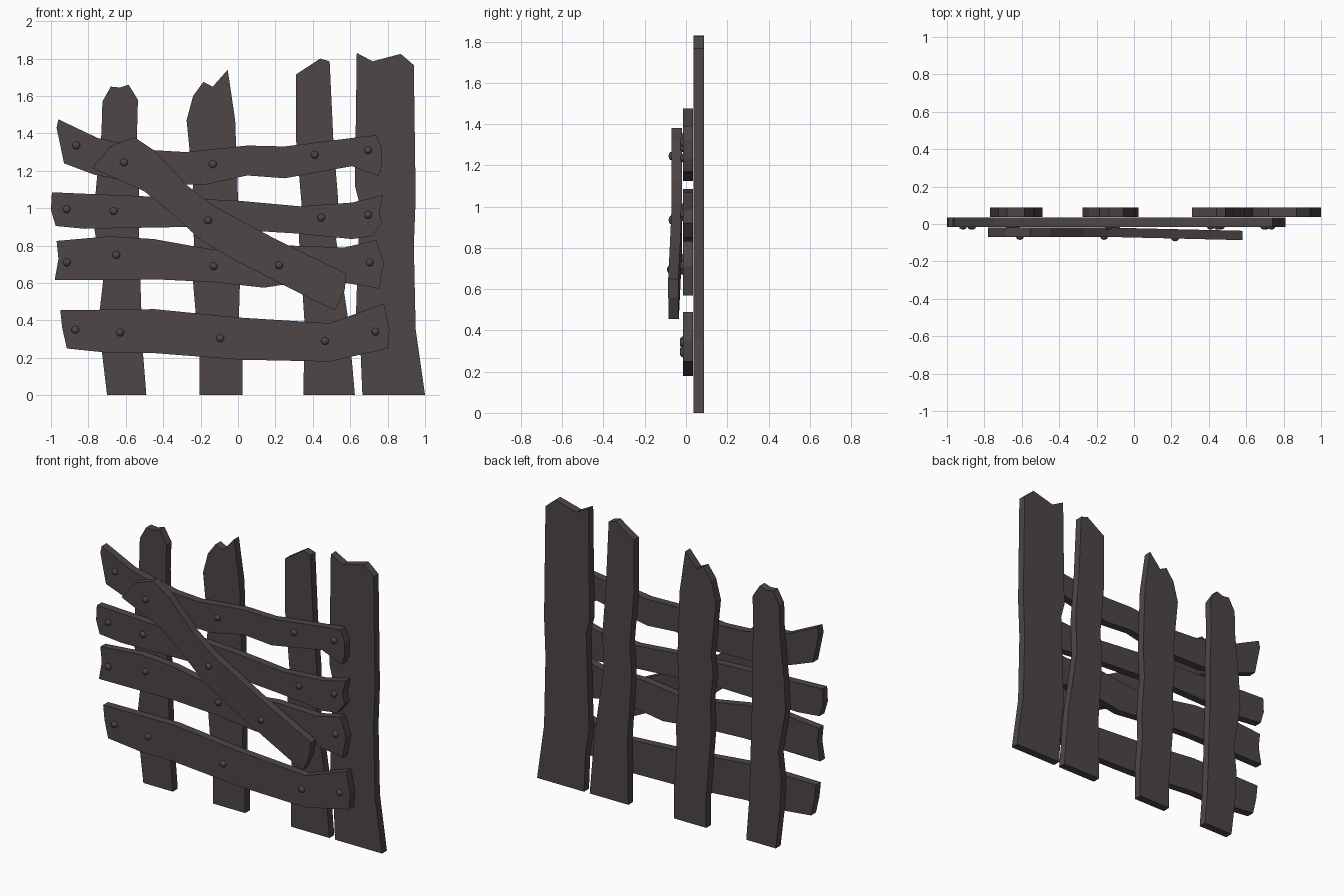
import bpy
import bmesh
from mathutils import Matrix, Vector

default_cube = bpy.data.objects.get("Cube")
if default_cube:
    bpy.data.objects.remove(default_cube, do_unlink=True)

THICKNESS = 0.05
POST_FRONT, RAIL_FRONT, BRACE_FRONT = 0.037, -0.015, -0.07
BEND_START, BEND_SLOPE = -0.1, -0.024


def make_material(name, colour):
    material = bpy.data.materials.new(name)
    material.use_nodes = True
    material.diffuse_color = colour
    shader = next(n for n in material.node_tree.nodes if n.type == "BSDF_PRINCIPLED")
    shader.inputs["Base Color"].default_value = colour
    return material


weathered_wood = make_material("weathered dark wood", (0.076, 0.061, 0.061, 1))


def finish_object(name, mesh_builder):
    mesh = bpy.data.meshes.new(name)
    mesh_builder.to_mesh(mesh)
    mesh_builder.free()
    mesh.materials.append(weathered_wood)
    result = bpy.data.objects.new(name, mesh)
    bpy.context.scene.collection.objects.link(result)
    return result


def bend_offset(x):
    """Forward lean of the brace towards its lower end."""
    return max(0, x - BEND_START) * BEND_SLOPE


def make_plank(name, outline, front, bent=False):
    """Extrude a hand-cut board outline (x, z) backwards from its front plane."""
    builder = bmesh.new()
    corners = [builder.verts.new((x, front, z)) for x, z in outline]
    face = builder.faces.new(corners)
    extruded = bmesh.ops.extrude_face_region(builder, geom=[face], use_keep_orig=True)
    moved = [item for item in extruded["geom"] if isinstance(item, bmesh.types.BMVert)]
    bmesh.ops.translate(builder, verts=moved, vec=(0, THICKNESS, 0))
    if bent:
        everything = builder.verts[:] + builder.edges[:] + builder.faces[:]
        bmesh.ops.bisect_plane(builder, geom=everything,
                               plane_co=(BEND_START, 0, 0), plane_no=(1, 0, 0))
        for vert in builder.verts:
            vert.co.y += bend_offset(vert.co.x)
    bmesh.ops.recalc_face_normals(builder, faces=builder.faces[:])
    return finish_object(name, builder)


def make_nail(name, x, z, surface):
    """Flattened low dome sitting on the front of a board."""
    builder = bmesh.new()
    placement = Matrix.Translation(Vector((x, surface, z)))
    squash = Matrix.Diagonal((1, 0.7, 1, 1))
    turn = Matrix.Rotation(1.5708, 4, "X")
    bmesh.ops.create_uvsphere(builder, u_segments=10, v_segments=6, radius=0.021,
                              matrix=placement @ squash @ turn)
    nail = finish_object(name, builder)
    nail.data.shade_smooth()
    return nail


# Upright posts: left side upwards, broken top, right side downwards
posts = {
    "far_right_post": [
        (-.7, 0), (-.73, .25), (-.74, .45), (-.72, .62), (-.77, .9), (-.76, 1.1),
        (-.73, 1.4), (-.725, 1.57), (-.68, 1.65), (-.63, 1.645), (-.585, 1.66),
        (-.535, 1.58), (-.54, 1.4), (-.53, 1.1), (-.53, .85), (-.51, .25), (-.49, 0)],
    "inner_right_post": [
        (-.205, 0), (-.205, .19), (-.24, .6), (-.235, .83), (-.255, 1), (-.24, 1.12),
        (-.275, 1.47), (-.24, 1.6), (-.185, 1.675), (-.135, 1.65), (-.055, 1.74),
        (-.015, 1.47), (0, 1.05), (-.01, .85), (.01, .59), (.005, .42),
        (.025, .2), (.025, 0)],
    "inner_left_post": [
        (.35, 0), (.355, .4), (.325, .85), (.34, 1.02), (.31, 1.37), (.31, 1.715),
        (.44, 1.8), (.49, 1.785), (.51, 1.36), (.535, 1.05), (.525, .83),
        (.59, .4), (.625, 0)],
    "wide_left_post": [
        (.665, 0), (.655, .24), (.63, .41), (.65, 1.02), (.625, 1.12), (.635, 1.83),
        (.72, 1.785), (.87, 1.825), (.94, 1.765), (.95, 1.05), (.94, .8),
        (.95, .35), (1, 0)],
}

# Horizontal rails: right end, lower edge, left end, upper edge
rails = {
    "top_rail": [
        (-.96, 1.475), (-.97, 1.43), (-.93, 1.24), (-.77, 1.18), (-.52, 1.13),
        (-.18, 1.125), (.05, 1.175), (.25, 1.16), (.61, 1.225), (.75, 1.17),
        (.77, 1.23), (.77, 1.32), (.74, 1.39), (.685, 1.385), (.25, 1.33),
        (.05, 1.335), (-.28, 1.3), (-.45, 1.31), (-.75, 1.375)],
    "upper_middle_rail": [
        (-.995, 1.085), (-1, .99), (-.975, .905), (-.82, .89), (-.26, .9),
        (.31, .865), (.61, .835), (.715, .85), (.77, .92), (.755, .98),
        (.775, 1.07), (.61, 1.03), (.33, 1.01), (0, 1.04), (-.53, 1.065)],
    "lower_middle_rail": [
        (-.97, .825), (-.96, .73), (-.98, .615), (-.445, .62), (-.135, .605),
        (.14, .575), (.33, .605), (.58, .6), (.755, .57), (.78, .71), (.74, .83),
        (.57, .79), (.28, .8), (-.03, .765), (-.2, .79), (-.45, .835), (-.685, .85)],
    "bottom_rail": [
        (-.95, .455), (-.94, .36), (-.915, .25), (-.675, .225), (-.445, .225),
        (.01, .19), (.49, .18), (.8, .25), (.81, .35), (.78, .49), (.49, .385),
        (.01, .415), (-.445, .46)],
}

# Diagonal brace nailed over the rails
brace = [
    (-.78, 1.215), (-.685, 1.33), (-.555, 1.38), (-.45, 1.31), (-.27, 1.12),
    (-.135, 1.015), (.2, .835), (.58, .65), (.57, .56), (.52, .455), (.44, .49),
    (-.015, .72), (-.2, .83), (-.335, .955), (-.5, 1.09)]

for plank_name, plank_outline in posts.items():
    make_plank(plank_name, plank_outline, POST_FRONT)
for plank_name, plank_outline in rails.items():
    make_plank(plank_name, plank_outline, RAIL_FRONT)
make_plank("diagonal_brace", brace, BRACE_FRONT, bent=True)

# Nail heads on each rail and on the brace
nails = {
    "top_rail_nail": [(-.865, 1.335), (-.135, 1.235), (.41, 1.285), (.695, 1.31)],
    "upper_middle_rail_nail": [(-.915, .995), (-.665, .985), (.445, .95), (.695, .965)],
    "lower_middle_rail_nail": [(-.915, .71), (-.65, .75), (-.13, .69), (.705, .71)],
    "bottom_rail_nail": [(-.87, .35), (-.63, .335), (-.095, .305), (.465, .29), (.735, .34)],
    "brace_nail": [(-.61, 1.245), (-.16, .935), (.22, .695)],
}
for nail_name, places in nails.items():
    for x, z in places:
        on_brace = nail_name == "brace_nail"
        surface = BRACE_FRONT + bend_offset(x) if on_brace else RAIL_FRONT
        make_nail(nail_name, x, z, surface)
